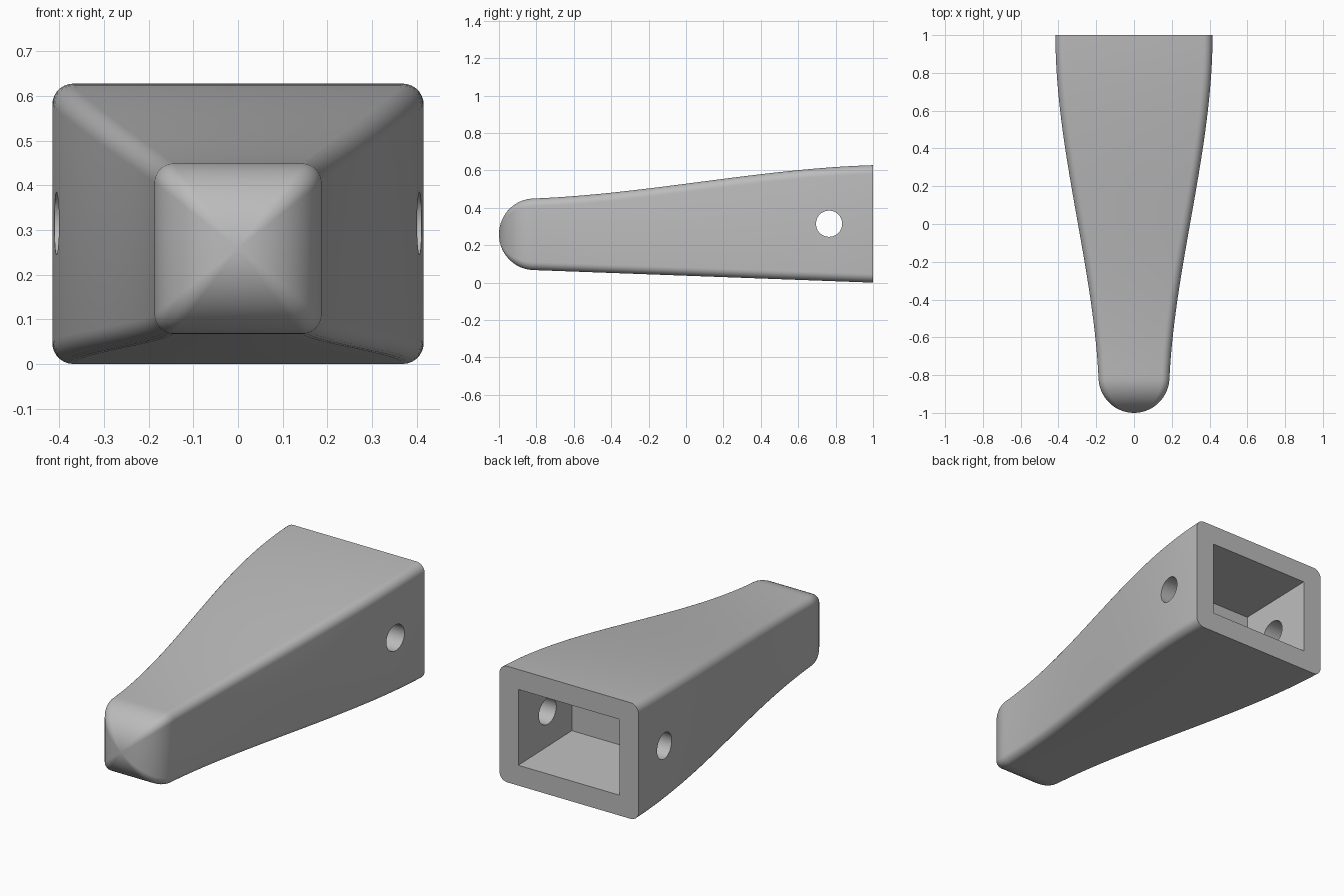
import bpy, bmesh, math
from mathutils import Vector

if "Cube" in bpy.data.objects:
    bpy.data.objects.remove(bpy.data.objects["Cube"])

grey = bpy.data.materials.new("warm grey")
grey.diffuse_color = (0.5, 0.5, 0.5, 1)
grey.use_nodes = True
grey.node_tree.nodes["Principled BSDF"].inputs["Base Color"].default_value = grey.diffuse_color


def make(name, bm):
    bmesh.ops.recalc_face_normals(bm, faces=bm.faces)
    mesh = bpy.data.meshes.new(name)
    bm.to_mesh(mesh)
    bm.free()
    mesh.materials.append(grey)
    obj = bpy.data.objects.new(name, mesh)
    bpy.context.collection.objects.link(obj)
    return obj


def section(y, half_w, z0, z1, radius, steps=7):
    """Rounded rectangle at depth y, or a sharp one for radius 0."""
    pts = []
    for k, (sx, sz) in enumerate(((1, 1), (-1, 1), (-1, -1), (1, -1))):
        cx = sx * (half_w - radius)
        cz = (z1 - radius) if sz > 0 else (z0 + radius)
        if radius == 0:
            pts.append(Vector((cx, y, cz)))
            continue
        for i in range(steps + 1):
            a = math.pi / 2 * (k + i / steps)
            pts.append(Vector((cx + radius * math.cos(a), y, cz + radius * math.sin(a))))
    return pts


def loft(name, rings, tip=None):
    bm = bmesh.new()
    rows = [[bm.verts.new(p) for p in ring] for ring in rings]
    n = len(rows[0])
    for a, b in zip(rows, rows[1:]):
        for i in range(n):
            j = (i + 1) % n
            bm.faces.new((a[i], a[j], b[j], b[i]))
    bm.faces.new(rows[-1])
    if tip:
        apex = bm.verts.new(tip)
        for i in range(n):
            bm.faces.new((rows[0][i], apex, rows[0][(i + 1) % n]))
    else:
        bm.faces.new(rows[0])
    return make(name, bm)


def ease(t, start, end):
    return (3 * t**2 - 2 * t**3) + start * (t**3 - 2 * t**2 + t) + end * (t**3 - t**2)


# Tapered body with a domed, mitred nose
Y0, Z_MID, NOSE = -0.81, 0.2585, 0.19
rings = []
base = section(Y0, 0.188, 0.067, 0.45, 0.043)
for i in range(14, 0, -1):
    a = math.radians(90 * i / 15)
    c = math.cos(a)
    rings.append([Vector((p.x * c, Y0 - NOSE * math.sin(a), Z_MID + (p.z - Z_MID) * c)) for p in base])
for i in range(33):
    t = i / 32
    rings.append(section(Y0 + (1 - Y0) * t,
                         0.188 + 0.228 * ease(t, 0.4, 0.0),
                         0.067 * (1 - t),
                         0.45 + 0.178 * ease(t, 0.4, 0.3),
                         0.043 + 0.004 * t))
body = loft("tapered_body", rings, (0, Y0 - NOSE, Z_MID))

# Rear socket cutter
socket = loft("socket_cutter", [section(0.57, 0.284, 0.138, 0.492, 0),
                                section(1.0, 0.303, 0.11, 0.52, 0),
                                section(1.1, 0.303, 0.11, 0.52, 0)])

# Cross pin hole cutter
bpy.ops.mesh.primitive_cylinder_add(vertices=48, radius=0.07, depth=1.2,
                                    location=(0, 0.765, 0.315), rotation=(0, math.pi / 2, 0))
pin = bpy.context.object
pin.name = "pin_hole_cutter"
pin.data.materials.append(grey)

bpy.ops.object.select_all(action='DESELECT')
body.select_set(True)
bpy.context.view_layer.objects.active = body
for cutter in (socket, pin):
    cutter.hide_render = True
    mod = body.modifiers.new("cut", 'BOOLEAN')
    mod.operation, mod.solver, mod.object = 'DIFFERENCE', 'EXACT', cutter
    bpy.ops.object.modifier_apply(modifier=mod.name)
    bpy.data.objects.remove(cutter)

bpy.ops.object.shade_smooth_by_angle(angle=math.radians(30))
